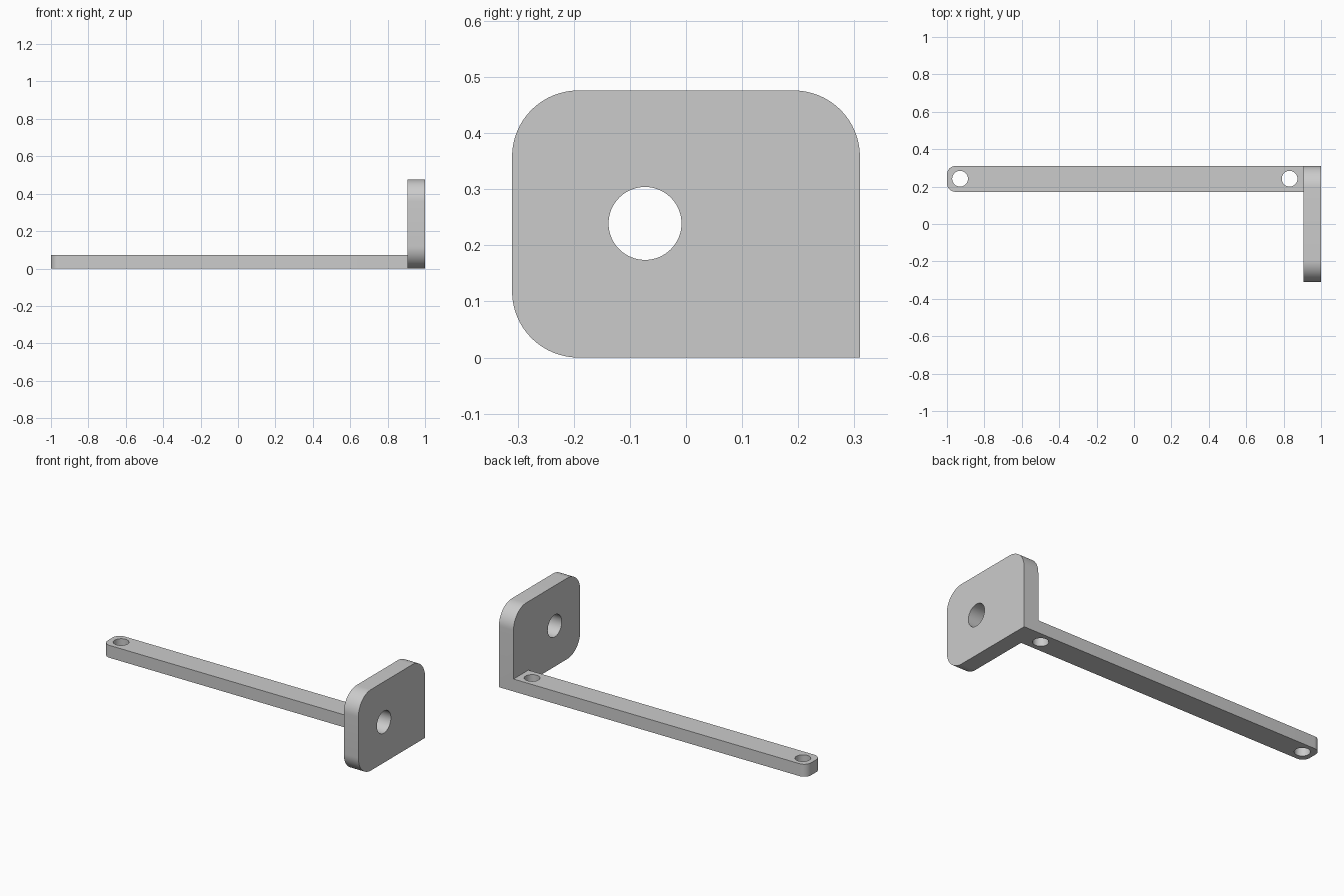
import bpy, bmesh, math
from mathutils import Vector, Matrix

cube = bpy.data.objects.get("Cube")
if cube:
    bpy.data.objects.remove(cube, do_unlink=True)

grey = bpy.data.materials.new("plain grey")
grey.use_nodes = True
colour = (0.6, 0.6, 0.6, 1)
grey.diffuse_color = colour
grey.node_tree.nodes["Principled BSDF"].inputs["Base Color"].default_value = colour


def rounded_rect(u0, u1, v0, v1, radii, steps=16):
    """Outline, counter-clockwise from the lower left corner, one radius per corner."""
    corners = [(u0, v0, 1, 1), (u1, v0, -1, 1), (u1, v1, -1, -1), (u0, v1, 1, -1)]
    points = []
    for i, ((u, v, su, sv), r) in enumerate(zip(corners, radii)):
        if r == 0:
            points.append((u, v))
            continue
        for k in range(steps + 1):
            a = math.pi + (i + k / steps) * math.pi / 2
            points.append((u + su * r + r * math.cos(a), v + sv * r + r * math.sin(a)))
    return points


def slab(name, points, depth):
    """Extrude a flat outline, given as 3D points, along depth."""
    bm = bmesh.new()
    face = bm.faces.new([bm.verts.new(p) for p in points])
    top = bmesh.ops.extrude_face_region(bm, geom=[face], use_keep_orig=True)["geom"]
    bmesh.ops.translate(bm, vec=depth, verts=[g for g in top if isinstance(g, bmesh.types.BMVert)])
    bmesh.ops.recalc_face_normals(bm, faces=bm.faces)
    return add_object(name, bm)


def drill(name, centre, radius, axis):
    bm = bmesh.new()
    turn = Vector(axis).to_track_quat("Z", "Y").to_matrix().to_4x4()
    bmesh.ops.create_cone(bm, cap_ends=True, segments=64, radius1=radius, radius2=radius,
                          depth=0.4, matrix=Matrix.Translation(centre) @ turn)
    obj = add_object(name, bm)
    obj.hide_render = True
    return obj


def add_object(name, bm):
    mesh = bpy.data.meshes.new(name)
    bm.to_mesh(mesh)
    bm.free()
    mesh.materials.append(grey)
    obj = bpy.data.objects.new(name, mesh)
    bpy.context.collection.objects.link(obj)
    return obj


def combine(body, other, operation):
    """Apply a boolean and discard the helper object."""
    mod = body.modifiers.new(operation, "BOOLEAN")
    mod.operation, mod.solver, mod.object = operation, "EXACT", other
    bpy.context.view_layer.objects.active = body
    bpy.ops.object.modifier_apply(modifier=mod.name)
    bpy.data.objects.remove(other, do_unlink=True)


# Upright end plate, with one square corner where the arm meets it
plate = rounded_rect(-0.31, 0.31, 0, 0.476, (0.118, 0, 0.118, 0.118))
bracket = slab("bracket", [(0.905, y, z) for y, z in plate], (0.095, 0, 0))

# Long arm, rounded at its free end
arm = rounded_rect(-1, 0.905, 0.172, 0.31, (0.045, 0, 0, 0.045), 10)
combine(bracket, slab("arm", [(x, y, 0) for x, y in arm], (0, 0, 0.073)), "UNION")

# Bolt holes through the arm and the larger hole through the plate
for x in (-0.93, 0.832):
    combine(bracket, drill("arm_hole", (x, 0.242, 0.04), 0.042, (0, 0, 1)), "DIFFERENCE")
combine(bracket, drill("plate_hole", (0.95, -0.073, 0.239), 0.065, (1, 0, 0)), "DIFFERENCE")

# Smooth curves with crisp edges
bpy.ops.object.select_all(action="DESELECT")
bracket.select_set(True)
bpy.context.view_layer.objects.active = bracket
bpy.ops.object.shade_smooth_by_angle(angle=math.radians(30))
